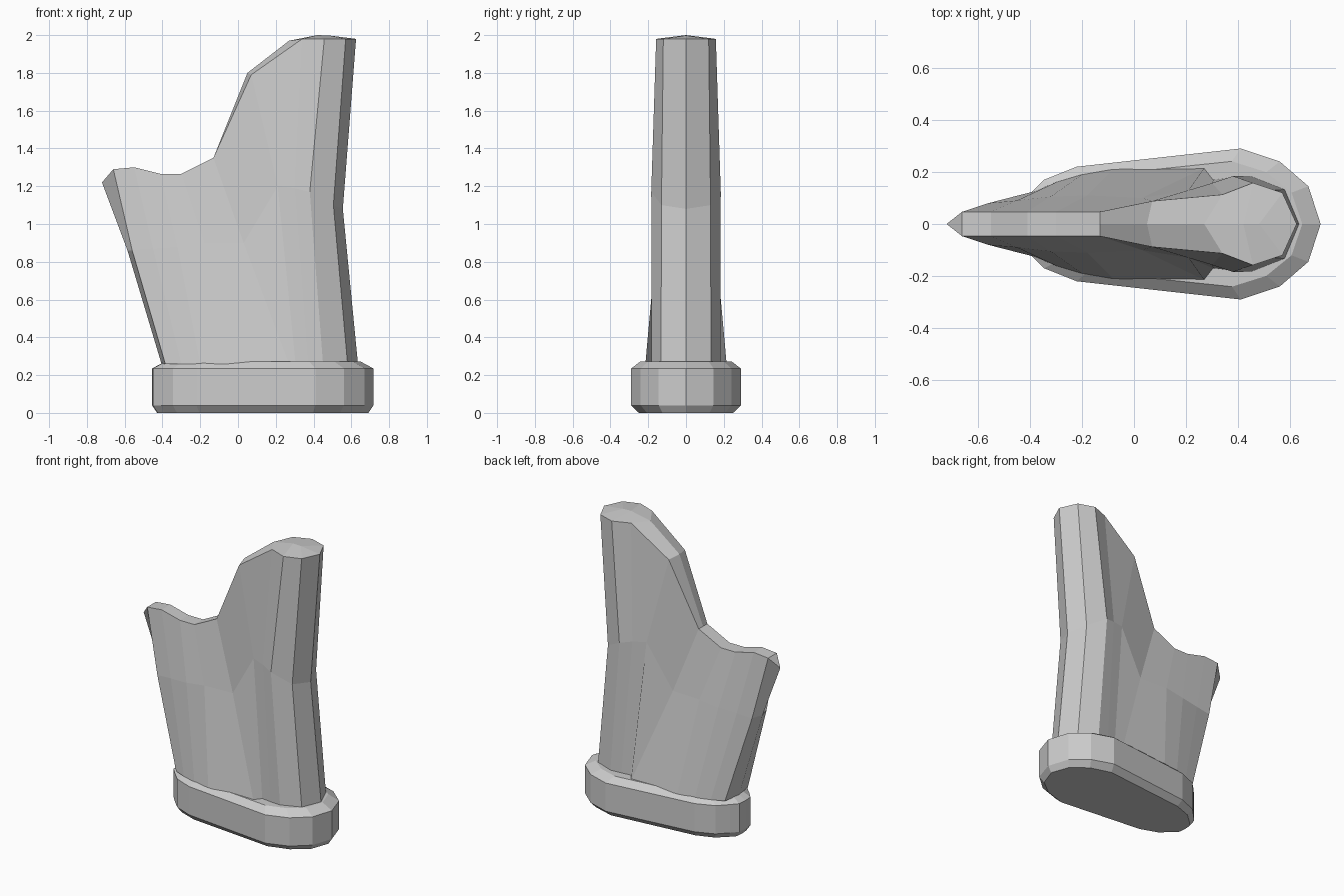
import bpy, bmesh

if "Cube" in bpy.data.objects:
    bpy.data.objects.remove(bpy.data.objects["Cube"])


def mirrored_loft(name, rows):
    """Skin rows of half-section points (y >= 0) and mirror them across y = 0."""
    bm = bmesh.new()
    for side in (1, -1):
        grid = [[bm.verts.new((x, y * side, z)) for x, y, z in row] for row in rows]
        for a, b in zip(grid, grid[1:]):
            for i in range(len(a) - 1):
                bm.faces.new((a[i], a[i + 1], b[i + 1], b[i]))
    bmesh.ops.remove_doubles(bm, verts=bm.verts, dist=0.0005)
    bmesh.ops.holes_fill(bm, edges=[e for e in bm.edges if e.is_boundary], sides=0)
    bmesh.ops.recalc_face_normals(bm, faces=bm.faces)
    mesh = bpy.data.meshes.new(name)
    bm.to_mesh(mesh)
    bm.free()
    obj = bpy.data.objects.new(name, mesh)
    bpy.context.collection.objects.link(obj)
    return obj


# Base plate: one egg-shaped outline scaled at four heights for the chamfers
outline = [(-.455, 0), (-.45, .06), (-.41, .105), (-.345, .17), (-.22, .22),
           (.41, .29), (.56, .24), (.67, .145), (.717, 0)]
base_rows = []
for z, sx, sy in ((0, .955, .86), (.04, 1, 1), (.235, 1, 1), (.273, .88, .83)):
    base_rows.append([(.13 + (x - .13) * sx, y * sy, z) for x, y in outline])
mirrored_loft("base", base_rows)

# Upright: thin fin on the left running into a faceted column on the right
bottom = [(-.405, 0), (-.385, .125), (-.30, .16), (-.20, .19), (-.08, .21), (.27, .215),
          (.305, .17), (.37, .178), (.45, .183), (.58, .132), (.635, 0)]
middle = [(-.585, 0, .86), (-.56, .08, .86), (-.45, .09, .87), (-.32, .105, .88),
          (-.18, .11, .90), (.03, .10, .90), (.21, .13, 1.20), (.30, .157, 1.19),
          (.38, .184, 1.17), (.505, .13, 1.10), (.555, 0, 1.08)]
rim = [(-.72, 0, 1.22), (-.66, .047, 1.29), (-.55, .047, 1.30), (-.41, .047, 1.265),
       (-.30, .047, 1.265), (-.13, .047, 1.35), (.07, .088, 1.79), (.34, .113, 1.98),
       (.457, .158, 1.98), (.57, .12, 1.98), (.625, 0, 1.98)]
# Crest: centre line closing the top, slightly raised over the column
crest = [(x, 0, z) for x, y, z in rim]
crest[6:10] = [(.05, 0, 1.80), (.27, 0, 1.97), (.42, 0, 2.0), (.48, 0, 1.998)]
mirrored_loft("upright", [[(x, y, .26) for x, y in bottom], middle, rim, crest])
